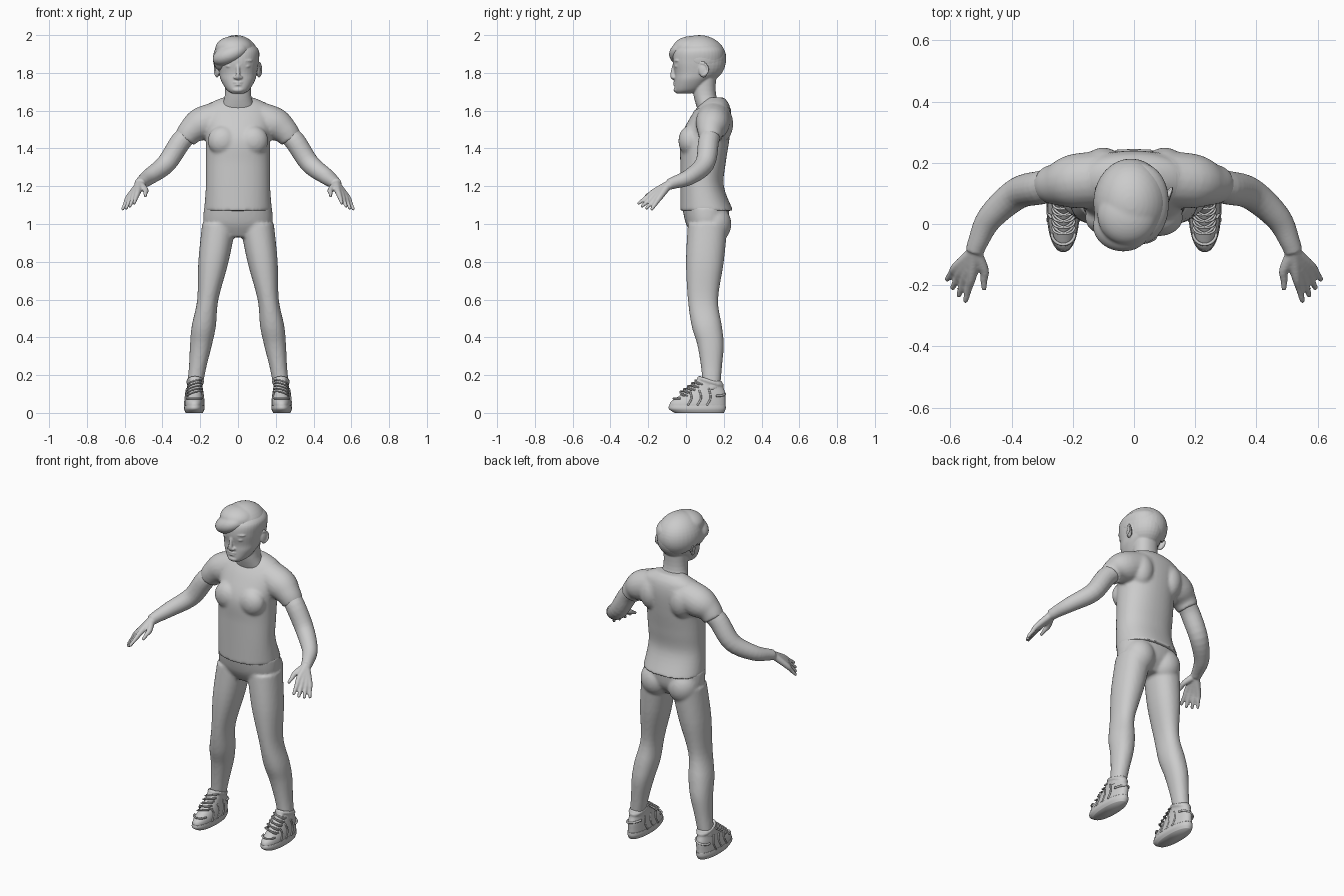
import bpy, bmesh, math
from mathutils import Vector, Matrix, Euler

default_cube = bpy.data.objects.get("Cube")
if default_cube:
    bpy.data.objects.remove(default_cube, do_unlink=True)

GREY = (.6, .6, .6, 1)
grey = bpy.data.materials.new("plain_grey")
grey.use_nodes = True
grey.diffuse_color = GREY
for node in grey.node_tree.nodes:
    if node.type == 'BSDF_PRINCIPLED':
        node.inputs["Base Color"].default_value = GREY

SIDES = {"right": -1, "left": 1}


def smooth_rows(rows, steps=5):
    """Catmull-Rom interpolation through rows of numbers."""
    last = len(rows) - 1
    result = []
    for i in range(last):
        before, start, end, after = (rows[max(i - 1, 0)], rows[i], rows[i + 1], rows[min(i + 2, last)])
        for step in range(steps):
            t = step / steps
            row = []
            for p, q, r, s in zip(before, start, end, after):
                leave, arrive = (r - p) / 2, (s - q) / 2
                bend = leave + arrive - 2 * (r - q)
                row.append(q + t * (leave + t * (r - q - leave - bend + t * bend)))
            result.append(row)
    result.append(list(rows[last]))
    return result


def loft(bm, rings, caps=True):
    rings = [[bm.verts.new(point) for point in ring] for ring in rings]
    for low, high in zip(rings, rings[1:]):
        for i in range(len(low)):
            bm.faces.new((low[i - 1], low[i], high[i], high[i - 1]))
    if caps:
        bm.faces.new(rings[0])
        bm.faces.new(rings[-1])


def stack(bm, rows, centre=lambda z: 0, power=2.2, count=40, caps=True):
    """Level rounded sections; each row is height, half width, front, back."""
    rings = []
    for z, width, front, back in smooth_rows(rows):
        ring = []
        for i in range(count):
            angle = math.tau * i / count
            c, s = math.cos(angle), math.sin(angle)
            across = math.copysign(abs(c) ** (2 / power), c)
            along = math.copysign(abs(s) ** (2 / power), s)
            ring.append(Vector((centre(z) + width * across,
                                (front + back + (back - front) * along) / 2, z)))
        rings.append(ring)
    loft(bm, rings, caps)


def tube(bm, rows, side=1, count=20):
    """Round limb along a path; each row is x, y, z, radius."""
    rows = smooth_rows(rows)
    path = [Vector((side * x, y, z)) for x, y, z, radius in rows]
    rings = []
    heading = path[1] - path[0]
    turn = heading.to_track_quat('Z', 'Y')
    for i, point in enumerate(path):
        ahead = path[min(i + 1, len(path) - 1)] - path[max(i - 1, 0)]
        turn = heading.rotation_difference(ahead) @ turn
        heading = ahead
        radius = rows[i][-1]
        angles = [math.tau * k / count for k in range(count)]
        rings.append([point + turn @ Vector((radius * math.cos(a), radius * math.sin(a), 0)) for a in angles])
    loft(bm, rings)


def hoop(bm, centre, first, second, radius, side=1, sweep=math.pi, points=8):
    """Round cord along an elliptical arc spanned by two vectors."""
    rows = []
    for i in range(points + 1):
        angle = sweep * i / points
        point = Vector(centre) + Vector(first) * math.cos(angle) + Vector(second) * math.sin(angle)
        rows.append((*point, radius))
    tube(bm, rows, side, count=8)


def ball(bm, centre, size, side=1, turn=(0, 0, 0)):
    x, y, z = centre
    matrix = (Matrix.Translation((side * x, y, z)) @ Euler(turn).to_matrix().to_4x4()
              @ Matrix.Diagonal((*size, 1)))
    bmesh.ops.create_uvsphere(bm, u_segments=32, v_segments=20, radius=1, matrix=matrix)


def finish(name, bm, voxel=0, relax=0):
    """Turn the parts into one object, optionally fused into a single skin."""
    bmesh.ops.recalc_face_normals(bm, faces=bm.faces)
    mesh = bpy.data.meshes.new(name)
    bm.to_mesh(mesh)
    bm.free()
    mesh.shade_smooth()
    mesh.materials.append(grey)
    part = bpy.data.objects.new(name, mesh)
    bpy.context.scene.collection.objects.link(part)
    if voxel:
        fuse = part.modifiers.new("fuse", 'REMESH')
        fuse.mode = 'VOXEL'
        fuse.voxel_size = voxel
        fuse.use_smooth_shade = True
        soften = part.modifiers.new("soften", 'SMOOTH')
        soften.factor = .5
        soften.iterations = relax
    return part


# Shirt: torso, chest, shoulder blades and short sleeves
bm = bmesh.new()
stack(bm, [(1.07, .18, -.03, .25), (1.2, .17, -.03, .2), (1.32, .17, -.03, .21), (1.45, .17, -.03, .23),
           (1.56, .18, .02, .24), (1.63, .16, .07, .23), (1.67, .08, .11, .2)])
for side in SIDES.values():
    tube(bm, [(.06, .15, 1.57, .09), (.19, .14, 1.53, .09), (.25, .13, 1.49, .07), (.28, .13, 1.45, .06)], side)
    ball(bm, (.08, .02, 1.44), (.08, .06, .08), side)
    ball(bm, (.1, .18, 1.53), (.07, .07, .1), side)
shirt = finish("shirt", bm, voxel=.009, relax=5)

# Neckline band laid on the shirt
bm = bmesh.new()
stack(bm, [(1.6, .13, .02, .25), (1.61, .12, .03, .24)], caps=False)
neckline = finish("neckline", bm)
wrap = neckline.modifiers.new("lay_on_shirt", 'SHRINKWRAP')
wrap.target = shirt
wrap.wrap_mode = 'ABOVE_SURFACE'
wrap.offset = .002

# Trousers: pelvis, seat and splayed legs
bm = bmesh.new()
stack(bm, [(.93, .13, .04, .17), (1, .18, 0, .22), (1.09, .18, -.02, .23)])
for side in SIDES.values():
    ball(bm, (.09, .15, 1), (.09, .09, .1), side)
    stack(bm, [(1, .09, .01, .22), (.8, .08, 0, .2), (.6, .056, .01, .17), (.46, .064, .03, .19),
               (.36, .058, .06, .2), (.24, .046, .08, .19), (.12, .04, .09, .18)],
          centre=lambda z: side * (.25 - .15 * z))
finish("trousers", bm, voxel=.009, relax=4)

# Arms, with four fingers fanned from the wrist and a thumb
WRIST = Vector((.52, -.09, 1.21))
INDEX_KNUCKLE, LITTLE_KNUCKLE = Vector((.53, -.17, 1.17)), Vector((.58, -.14, 1.14))
INDEX_TIP, LITTLE_TIP = Vector((.55, -.25, 1.11)), Vector((.61, -.18, 1.08))
for label, side in SIDES.items():
    bm = bmesh.new()
    tube(bm, [(.24, .14, 1.49, .05), (.3, .12, 1.44, .055), (.38, .1, 1.32, .052),
              (.47, .02, 1.25, .043), (.51, -.06, 1.22, .033), (*WRIST, .03)], side)
    digits = []
    for i in range(4):
        knuckle = INDEX_KNUCKLE.lerp(LITTLE_KNUCKLE, i / 3)
        tip = INDEX_TIP.lerp(LITTLE_TIP, i / 3)
        tip += (tip - knuckle) * .1 * math.sin(math.pi * i / 3)
        digits.append((knuckle, tip))
    digits.append((Vector((.49, -.15, 1.18)), Vector((.49, -.21, 1.15))))
    for knuckle, tip in digits:
        tube(bm, [(*WRIST, .022), (*knuckle, .016), (*knuckle.lerp(tip, .5), .012), (*tip, .009)], side)
        ball(bm, tip, (.009, .009, .009), side)
    finish(label + "_arm_and_hand", bm, voxel=.0055, relax=3)

# Head: neck, face and skull
bm = bmesh.new()
stack(bm, [(1.58, .1, .07, .2), (1.68, .07, .04, .16), (1.79, .07, .03, .16)])
stack(bm, [(1.69, .03, -.05, .02), (1.71, .06, -.06, .08), (1.76, .09, -.06, .13), (1.8, .1, -.06, .17),
           (1.86, .11, -.07, .2), (1.92, .11, -.06, .2), (1.96, .07, -.01, .16)])
ball(bm, (0, .07, 1.86), (.11, .14, .12))
# Nose, lips and chin
tube(bm, [(0, -.06, 1.85, .009), (0, -.07, 1.81, .01), (0, -.07, 1.78, .013), (0, -.06, 1.77, .01)])
for z, width in ((1.75, .027), (1.737, .022)):
    ball(bm, (0, -.054, z), (width, .014, .006))
ball(bm, (0, -.05, 1.71), (.03, .016, .014))
# Nostrils, eyes, brows and ears
for side in SIDES.values():
    ball(bm, (.014, -.064, 1.776), (.01, .012, .009), side)
    ball(bm, (.046, -.047, 1.836), (.02, .013, .01), side, (0, 0, side * .3))
    ball(bm, (.05, -.05, 1.865), (.03, .012, .007), side, (0, 0, side * .35))
    ball(bm, (.11, .09, 1.81), (.01, .024, .036), side, (.2, 0, -.2 * side))
    hoop(bm, (.115, .09, 1.82), (-.004, -.01, .03), (.007, .024, .01), .006, side, sweep=3.6)
finish("head", bm, voxel=.0048, relax=2)

# Hair: sloped cap and a fringe swept to the right
bm = bmesh.new()
ball(bm, (-.01, .07, 1.875), (.123, .144, .125))
bmesh.ops.bisect_plane(bm, geom=bm.verts[:] + bm.edges[:] + bm.faces[:], plane_co=(0, .05, 1.85),
                       plane_no=(0, .6, 1), clear_inner=True)
bmesh.ops.holes_fill(bm, edges=[edge for edge in bm.edges if edge.is_boundary])
ball(bm, (-.04, -.01, 1.9), (.1, .08, .055), turn=(.1, -.4, -.1))
ball(bm, (-.09, .03, 1.87), (.04, .07, .06))
ball(bm, (-.02, .03, 1.93), (.1, .1, .065))
finish("hair", bm, voxel=.006, relax=5)

# Shoes: sole, upper with tongue and collar, laces and overlays
for label, side in SIDES.items():
    def middle(z):
        return side * (.232 - .03 * z)

    bm = bmesh.new()
    stack(bm, [(0, .045, -.06, .2), (.02, .054, -.09, .21), (.04, .053, -.09, .21)], middle)
    finish(label + "_sole", bm)

    bm = bmesh.new()
    stack(bm, [(.03, .051, -.09, .21), (.06, .05, -.08, .21), (.1, .045, -.02, .21),
               (.13, .041, .02, .2), (.17, .039, .07, .19)], middle)
    ball(bm, (.228, .06, .155), (.028, .014, .045), side, (-.5, 0, 0))
    hoop(bm, (.227, .13, .165), (.037, 0, 0), (0, .06, -.02), .011, side, sweep=math.tau, points=16)
    finish(label + "_shoe_upper", bm, voxel=.006, relax=3)

    bm = bmesh.new()
    for i in range(5):
        y, z = .02 * i, .1 + .015 * i
        for lean in (-.008, .008):
            hoop(bm, (.23, y, z), (.036, lean, -.01), (0, -.03, .01), .004, side)
    finish(label + "_laces", bm)

    bm = bmesh.new()
    hoop(bm, (.231, -.03, .076), (.038, 0, 0), (0, -.037, 0), .005, side)
    hoop(bm, (.231, .16, .1), (.042, 0, -.01), (0, .047, 0), .006, side)
    for flank in (-1, 1):
        for i in range(3):
            y = .02 + .05 * i
            tube(bm, [(.231 + flank * .04, y, .11 + .01 * i, .005), (.231 + flank * .047, y + .01, .08, .005),
                      (.231 + flank * .05, y - .01, .04, .005)], side, count=8)
    finish(label + "_shoe_overlays", bm)
